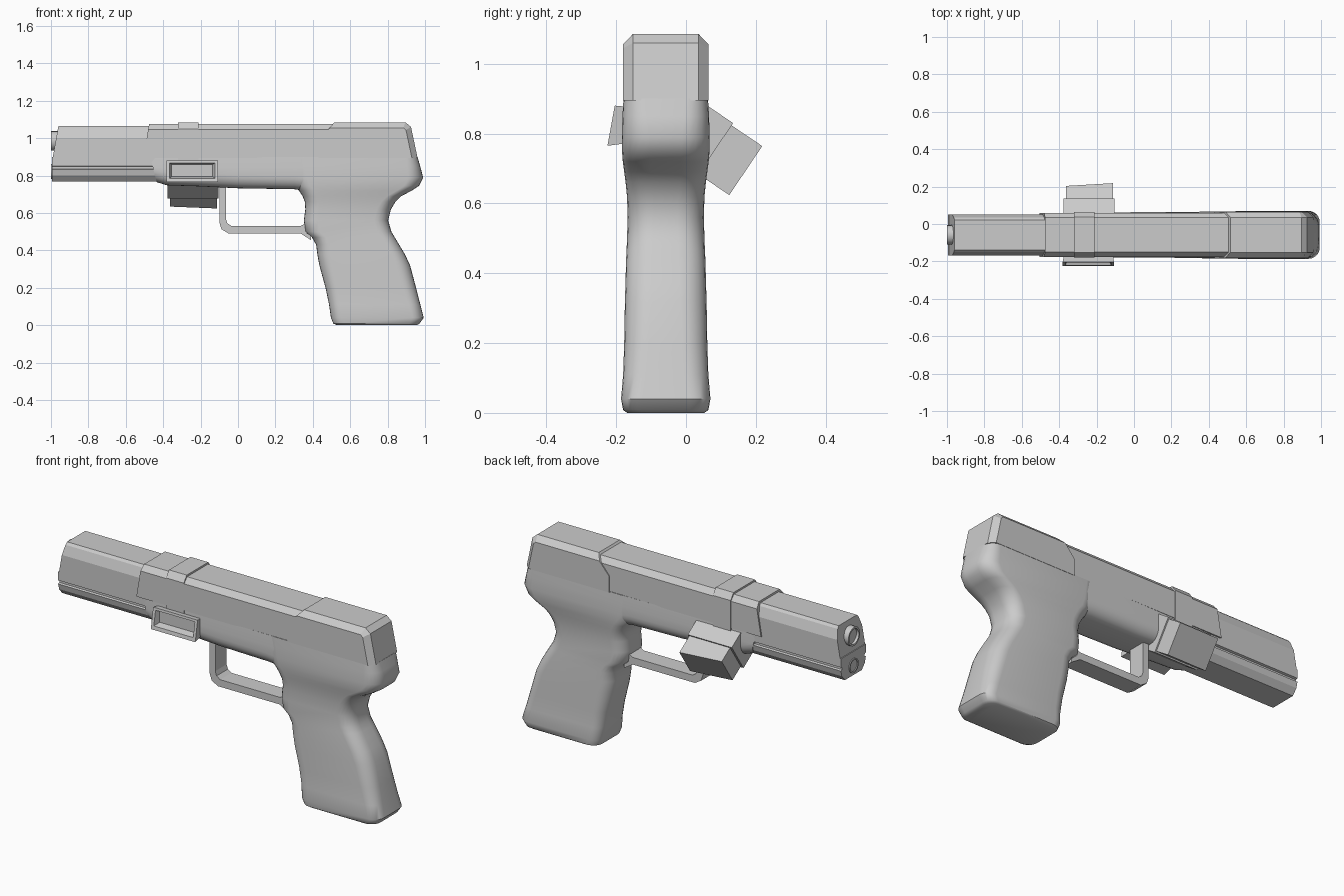
import bpy, bmesh, math
from mathutils import Vector, Matrix

if "Cube" in bpy.data.objects:
    bpy.data.objects.remove(bpy.data.objects["Cube"])

YC = -0.058  # mid-plane of the body


def finish(name, bm, smooth=None):
    bmesh.ops.recalc_face_normals(bm, faces=bm.faces)
    me = bpy.data.meshes.new(name)
    bm.to_mesh(me)
    bm.free()
    ob = bpy.data.objects.new(name, me)
    bpy.context.collection.objects.link(ob)
    if smooth:
        for p in me.polygons:
            p.use_smooth = True
        me.set_sharp_from_angle(angle=math.radians(smooth))
    return ob


def loft(name, rings, smooth=None, caps=True, closed=False):
    bm = bmesh.new()
    rows = [[bm.verts.new(p) for p in r] for r in rings]
    n = len(rows[0])
    pairs = list(zip(rows, rows[1:])) + ([(rows[-1], rows[0])] if closed else [])
    for a, b in pairs:
        for i in range(n):
            j = (i + 1) % n
            bm.faces.new((a[i], a[j], b[j], b[i]))
    if caps and not closed:
        bm.faces.new(rows[0])
        bm.faces.new(rows[-1])
    return finish(name, bm, smooth)


def mirrored(half):
    """Half outline (dy, z) from top to bottom -> closed outline."""
    return half + [(-y, z) for y, z in reversed(half)]


def bar(name, half, x0, x1, slope=0.0, zref=0.9):
    """Prism along x; slope leans the front end back with height."""
    prof = mirrored(half)
    return loft(name, [[(x0 + slope * (z - zref), YC + y, z) for y, z in prof],
                       [(x1, YC + y, z) for y, z in prof]])


def round_rect(x0, x1, h, z, r, n=6):
    pts = []
    for cx, cy, a0 in ((x1 - r, h - r, 0), (x0 + r, h - r, 90),
                       (x0 + r, r - h, 180), (x1 - r, r - h, 270)):
        for k in range(n + 1):
            a = math.radians(a0 + 90 * k / n)
            pts.append((cx + r * math.cos(a), YC + cy + r * math.sin(a), z))
    return pts


# Grip: rounded sections stacked upward (z, front x, rear x, half width, radius)
grip = [(0.0, .53, .955, .11, .05), (.008, .51, .97, .122, .055),
        (.04, .497, .993, .128, .06), (.11, .487, .975, .122, .065),
        (.2, .468, .952, .119, .07), (.32, .435, .92, .117, .075),
        (.38, .424, .892, .115, .075), (.43, .418, .862, .114, .075),
        (.47, .395, .838, .112, .075), (.5, .36, .82, .111, .075),
        (.56, .352, .803, .109, .075), (.62, .36, .818, .111, .075),
        (.66, .357, .842, .115, .075), (.69, .345, .873, .119, .075),
        (.72, .325, .93, .123, .08), (.745, .305, .968, .125, .08),
        (.79, .29, .99, .126, .08), (.85, .29, .974, .124, .07),
        (.9, .29, .96, .121, .06)]
loft("grip", [round_rect(a, b, h, z, r) for z, a, b, h, r in grip], smooth=45)

# Forward frame with a rounded belly
rings = []
for x, zb, h, lean in ((-.435, .765, .112, .035), (-.38, .748, .116, .03),
                       (-.2, .742, .119, 0), (0, .732, .121, 0),
                       (.3, .727, .123, 0), (.45, .71, .122, 0)):
    half = [(h - .004, .9), (h, .84)]
    for k in range(7):
        a = math.radians(15 * k)
        half.append((h - .06 + .06 * math.cos(a), zb + .07 - .07 * math.sin(a)))
    rings.append([(x - lean * (z - zb) / (.9 - zb), YC + y, z)
                  for y, z in mirrored(half)])
loft("forward_frame", rings, smooth=45)

# Upper body: front section, main section, collar band
bar("front_slide", [(.08, 1.065), (.092, 1.052), (.11, 1.0), (.11, .895)], -.99, -.45, .18)
bar("main_slide", [(.092, 1.075), (.118, 1.045), (.118, .895)], -.505, .52, .17)
bar("collar_band", [(.095, 1.085), (.121, 1.05), (.121, .88)], -.32, -.21)

# Lower rail under the front section, with a side groove
bar("lower_rail", [(.11, .9), (.11, .852), (.099, .848), (.099, .836),
                   (.11, .832), (.102, .8), (.075, .768)], -.995, -.4)

# Rear block: chamfered side profile, narrowed top and rear corners
bm = bmesh.new()
outline = [(.43, .895), (.43, .985), (.515, 1.085), (.895, 1.085),
           (.925, 1.06), (.96, .895)]
left = [bm.verts.new((x, YC - .123, z)) for x, z in outline]
right = [bm.verts.new((x, YC + .123, z)) for x, z in outline]
bm.faces.new(left)
bm.faces.new(right)
for i in range(6):
    j = (i + 1) % 6
    bm.faces.new((left[i], left[j], right[j], right[i]))
edges = [e for side in (left, right) for e in bm.edges
         if all(v in side for v in e.verts)
         and (all(v.co.z > 1.05 for v in e.verts) or all(v.co.x > .92 for v in e.verts))]
bmesh.ops.bevel(bm, geom=edges, offset=.035, segments=1, affect='EDGES', clamp_overlap=True)
finish("rear_block", bm)


def tube_x(name, z, r_out, r_in, x0, x1, n=20):
    def ring(x, r):
        return [(x, YC + r * math.cos(math.tau * k / n),
                 z + r * math.sin(math.tau * k / n)) for k in range(n)]
    loft(name, [ring(x1, r_out), ring(x0, r_out), ring(x0, r_in), ring(x0 + .015, r_in)], smooth=35)


# Front tube end and the small rod end below it
tube_x("front_tube", .985, .052, .042, -1.0, -.9)
tube_x("front_rod", .822, .04, .032, -1.0, -.94)

# Loop guard in front of the grip: a flat band swept along a path
outer = [(-.1, .75), (-.1, .55), (-.088, .513), (-.05, .49), (.37, .49)]
inner = [(-.065, .75), (-.065, .57), (-.057, .545), (-.035, .53), (.37, .53)]
loft("loop_guard", [[(a, YC - .05, b), (a, YC + .05, b), (c, YC + .05, d), (c, YC - .05, d)]
                    for (a, b), (c, d) in zip(outer, inner)])

# Small fillets where the loop meets the grip
for z0, z1 in ((.49, .455), (.53, .56)):
    loft("loop_fillet", [[(x, YC + s * .05, z) for x, z in ((.335, z0), (.39, z0), (.39, z1))]
                         for s in (-1, 1)])


# Hollow side port on the front face, flaring outward
def port(x0, x1, z0, z1, y_top, y_bot):
    return [(x0, y_bot, z0), (x1, y_bot, z0), (x1, y_top, z1), (x0, y_top, z1)]


loft("side_port", [port(-.37, -.115, .775, .875, -.15, -.15),
                   port(-.382, -.107, .765, .88, -.204, -.225),
                   port(-.366, -.123, .785, .867, -.206, -.221),
                   port(-.355, -.135, .795, .86, -.185, -.185)])

# Tilted side box and its sleeve on the back face
axis = Vector((0, .83, -.56)).normalized()
down = Vector((0, -axis.z, axis.y)) * -1
top = Vector((0, .135, .83))


def tilted_box(name, x0, x1, d0, d1, w0, w1, skew=0):
    def ring(d, s):
        return [Vector((x, 0, 0)) + top + axis * (d + (s if x == x0 else 0)) + down * w
                for x, w in ((x0, w0), (x1, w0), (x1, w1), (x0, w1))]
    loft(name, [ring(d0, 0), ring(d1, -skew)])


tilted_box("box_sleeve", -.378, -.105, -.15, 0, 0, .185)
tilted_box("side_box", -.364, -.112, -.1, .106, .008, .177, .018)
